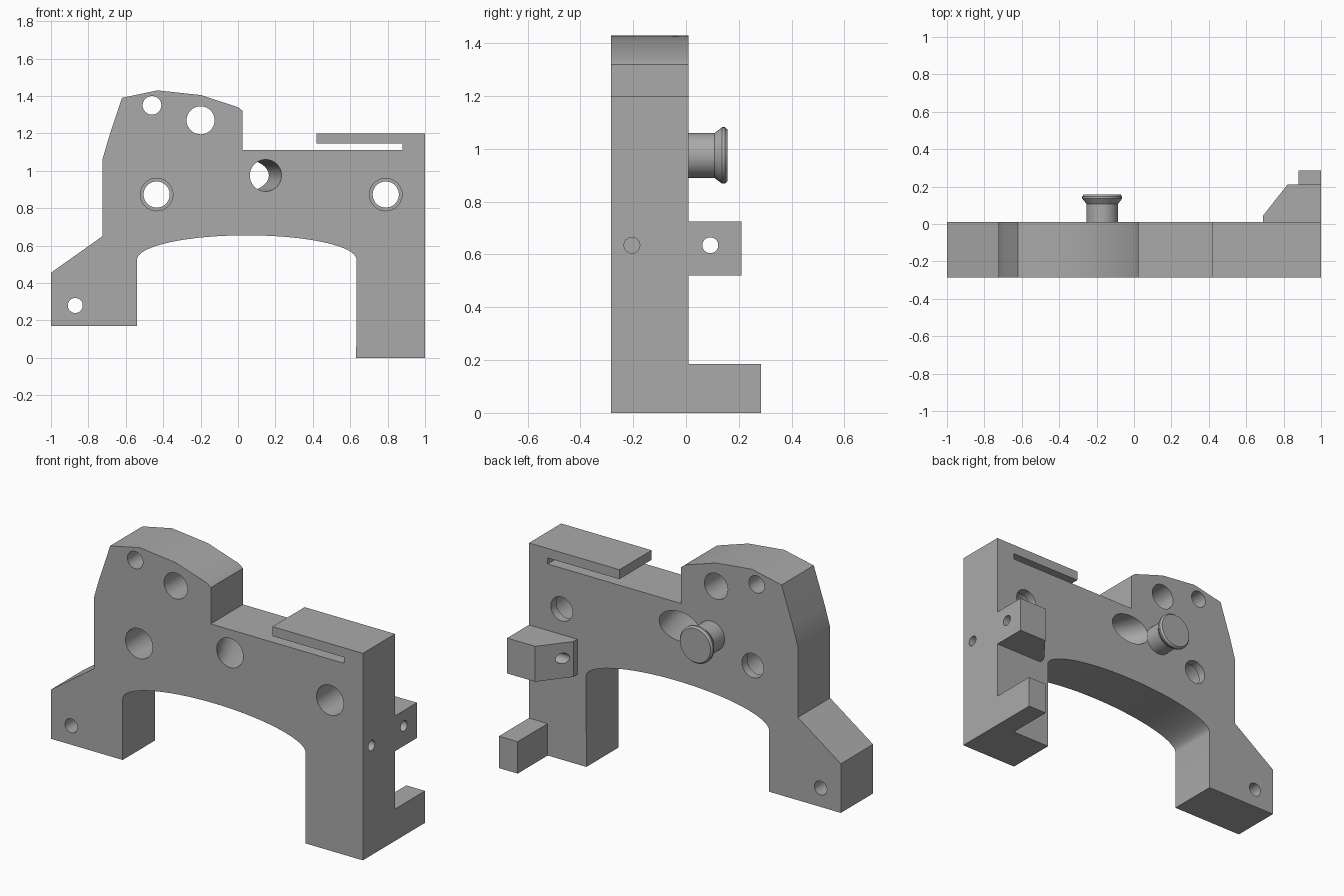
import bpy, bmesh, math
from mathutils import Vector

cube = bpy.data.objects.get("Cube")
if cube:
    bpy.data.objects.remove(cube, do_unlink=True)

FRONT, BACK = -0.285, 0.01

grey = bpy.data.materials.new("machined grey")
grey.use_nodes = True
colour = (0.4, 0.4, 0.4, 1)
grey.diffuse_color = colour
grey.node_tree.nodes["Principled BSDF"].inputs["Base Color"].default_value = colour


def make_object(name, bm):
    bmesh.ops.recalc_face_normals(bm, faces=bm.faces)
    mesh = bpy.data.meshes.new(name)
    bm.to_mesh(mesh)
    bm.free()
    mesh.materials.append(grey)
    obj = bpy.data.objects.new(name, mesh)
    bpy.context.collection.objects.link(obj)
    return obj


def extrude(name, points, offset):
    """Prism: a flat outline swept along an offset."""
    bm = bmesh.new()
    face = bm.faces.new([bm.verts.new(p) for p in points])
    swept = bmesh.ops.extrude_face_region(bm, geom=[face])["geom"]
    verts = [v for v in swept if isinstance(v, bmesh.types.BMVert)]
    bmesh.ops.translate(bm, verts=verts, vec=Vector(offset))
    return make_object(name, bm)


def loft(name, rings):
    """Solid through matching rings of points, capped at both ends."""
    bm = bmesh.new()
    loops = [[bm.verts.new(p) for p in ring] for ring in rings]
    for a, b in zip(loops, loops[1:]):
        for i in range(len(a)):
            j = (i + 1) % len(a)
            bm.faces.new((a[i], a[j], b[j], b[i]))
    bm.faces.new(loops[0])
    bm.faces.new(loops[-1])
    return make_object(name, bm)


def ring(x, y, z, rx, rz=None, n=40):
    """Ellipse facing the y axis."""
    rz = rz or rx
    angles = [2 * math.pi * i / n for i in range(n)]
    return [(x + rx * math.cos(a), y, z + rz * math.sin(a)) for a in angles]


def side_ring(x, y, z, r):
    """Circle facing the x axis."""
    return [(x, y + p[0], z + p[2]) for p in ring(0, 0, 0, r, n=32)]


def cut(target, cutter):
    cutter.hide_render = True
    mod = target.modifiers.new("cut", "BOOLEAN")
    mod.operation, mod.solver, mod.object = "DIFFERENCE", "EXACT", cutter
    bpy.context.view_layer.update()
    graph = bpy.context.evaluated_depsgraph_get()
    result = bpy.data.meshes.new_from_object(target.evaluated_get(graph))
    target.modifiers.clear()
    target.data = result
    bpy.data.objects.remove(cutter, do_unlink=True)


def smooth(obj):
    bpy.ops.object.select_all(action="DESELECT")
    obj.select_set(True)
    bpy.context.view_layer.objects.active = obj
    bpy.ops.object.shade_smooth_by_angle(angle=math.radians(30))


# Main plate: arch underside, slotted right shoulder, crowned left shoulder
steps = 32
arch = [(0.047 - 0.587 * math.cos(math.pi * i / steps),
         0.525 + 0.13 * math.sin(math.pi * i / steps)) for i in range(steps + 1)]
outline = [(-1, 0.17), (-0.54, 0.17)] + arch + [
    (0.632, 0), (1, 0), (1, 1.2), (0.42, 1.2), (0.42, 1.145), (0.88, 1.145),
    (0.88, 1.11), (0.025, 1.11), (0.025, 1.32), (0, 1.34), (-0.2, 1.405),
    (-0.43, 1.43), (-0.62, 1.39), (-0.69, 1.18), (-0.725, 1.06),
    (-0.725, 0.65), (-1, 0.455)]
plate = extrude("bracket_plate", [(x, FRONT, z) for x, z in outline],
                (0, BACK - FRONT, 0))

# Plain through holes
for x, z, r in [(-0.46, 1.35, 0.05), (-0.2, 1.27, 0.075), (-0.87, 0.28, 0.04)]:
    cut(plate, loft("hole", [ring(x, FRONT - 0.1, z, r), ring(x, BACK + 0.1, z, r)]))

# Counterbored holes with a thin lip at the back
for x in (-0.435, 0.79):
    z, lip = 0.873, BACK - 0.05
    cut(plate, loft("counterbore", [
        ring(x, FRONT - 0.1, z, 0.087), ring(x, lip, z, 0.087),
        ring(x, lip, z, 0.07), ring(x, BACK + 0.1, z, 0.07)]))

# Angled hole, widening to an ellipse at the back
cut(plate, loft("angled_hole", [
    ring(0.148, FRONT - 0.05, 0.975, 0.085), ring(0.148, FRONT, 0.975, 0.085),
    ring(0.035, BACK, 0.975, 0.13, 0.085),
    ring(0.035, BACK + 0.05, 0.975, 0.13, 0.085)]))

# Blind hole in the left side face
cut(plate, loft("side_hole", [side_ring(0.75, -0.205, 0.635, 0.03),
                              side_ring(1.1, -0.205, 0.635, 0.03)]))
smooth(plate)

# Rear lug with a sloped inner face and a cross hole
lug_outline = [(0.69, BACK), (1, BACK), (1, 0.21), (0.82, 0.21), (0.69, 0.045)]
lug = extrude("rear_lug", [(x, y, 0.52) for x, y in lug_outline], (0, 0, 0.205))
cut(lug, loft("lug_hole", [side_ring(0.6, 0.092, 0.635, 0.03),
                           side_ring(1.1, 0.092, 0.635, 0.03)]))
smooth(lug)

# Rear foot
extrude("rear_foot", [(0.88, BACK, 0), (1, BACK, 0), (1, 0.285, 0), (0.88, 0.285, 0)],
        (0, 0, 0.185))

# Flared pin on the back
pin_profile = [(BACK, 0.085), (0.108, 0.085), (0.137, 0.107),
               (0.147, 0.107), (0.158, 0.098)]
pin = loft("flared_pin", [ring(-0.17, y, 0.975, r) for y, r in pin_profile])
smooth(pin)
